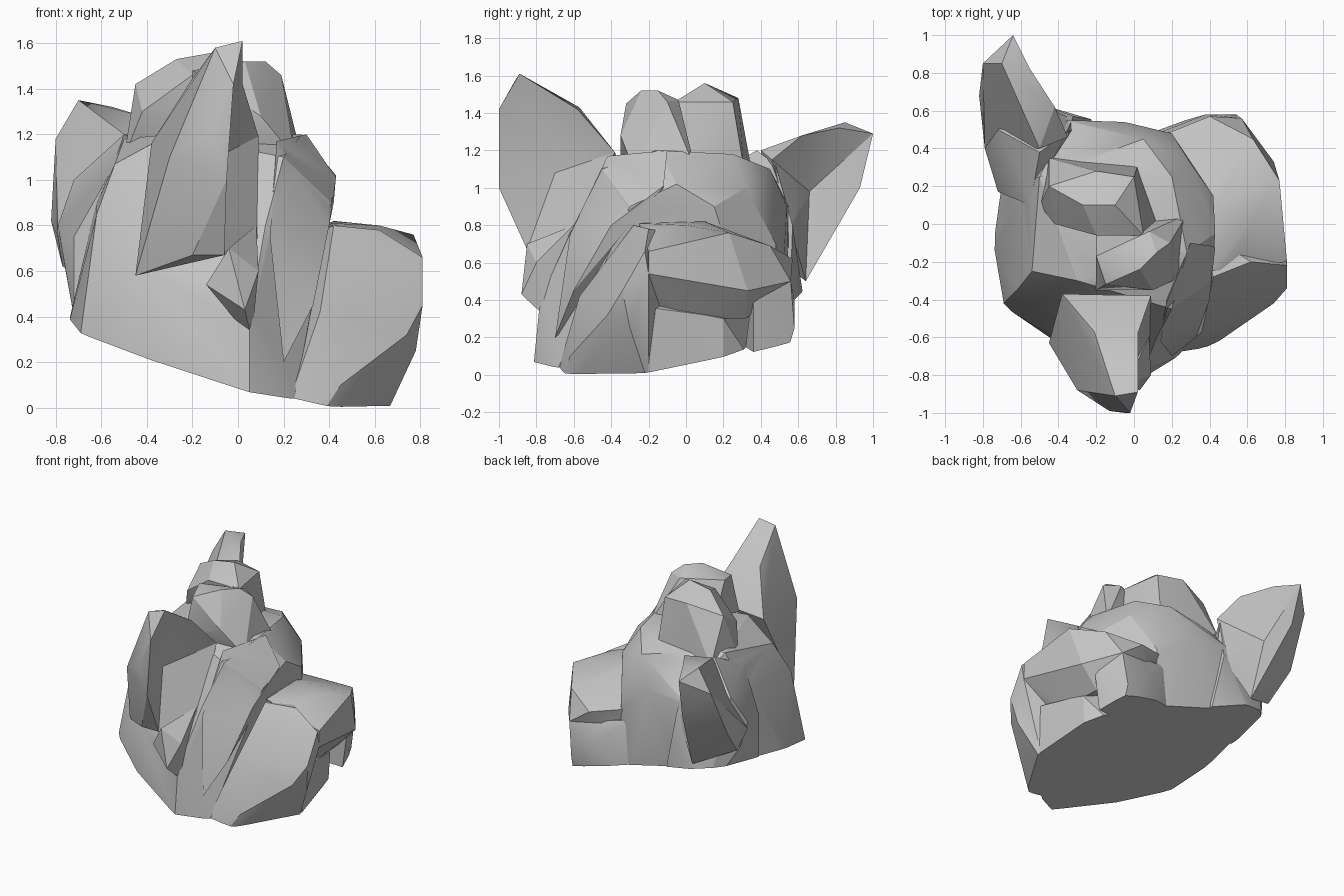
import bpy
import bmesh
import math
from mathutils import Vector

cube = bpy.data.objects.get("Cube")
if cube:
    bpy.data.objects.remove(cube, do_unlink=True)

stone = bpy.data.materials.new("plain_grey")
stone.use_nodes = True
stone.diffuse_color = (.55, .55, .55, 1)
stone.node_tree.nodes["Principled BSDF"].inputs["Base Color"].default_value = (.55, .55, .55, 1)

# The sloping flat cut under the neck: a point on it and its upward normal
CUT_POINT = Vector((0, 0, .22))
CUT_NORMAL = Vector((.26, -.17, 1)).normalized()
volumes = []


def hull_mesh(points):
    """Return a faceted convex volume around the given points."""
    bm = bmesh.new()
    verts = [bm.verts.new(point) for point in points]
    result = bmesh.ops.convex_hull(bm, input=verts)
    leftover = [item for item in result["geom_interior"] if isinstance(item, bmesh.types.BMVert)]
    bmesh.ops.delete(bm, geom=leftover, context="VERTS")
    return bm


def hollow(bm, rim, depth_point):
    """Replace the faces spanning the rim by a fan sinking to depth_point."""
    rim_points = [Vector(point) for point in rim]

    def on_rim(vert):
        return any((vert.co - point).length < 1e-4 for point in rim_points)

    opening = [face for face in bm.faces if all(on_rim(vert) for vert in face.verts)]
    bmesh.ops.delete(bm, geom=opening, context="FACES")
    centre = bm.verts.new(depth_point)
    for edge in [edge for edge in bm.edges if edge.is_boundary]:
        bm.faces.new((edge.verts[0], edge.verts[1], centre))
    loose = [edge for edge in bm.edges if not edge.link_faces]
    bmesh.ops.delete(bm, geom=loose, context="EDGES")


def add_volume(bm, name):
    bmesh.ops.recalc_face_normals(bm, faces=bm.faces[:])
    mesh = bpy.data.meshes.new(name)
    bm.to_mesh(mesh)
    bm.free()
    mesh.materials.append(stone)
    part = bpy.data.objects.new(name, mesh)
    bpy.context.collection.objects.link(part)
    volumes.append(part)


def chunk(name, points):
    add_volume(hull_mesh(points), name)


def ear(name, rim, outer, depth_point):
    bm = hull_mesh(rim + outer)
    hollow(bm, rim, depth_point)
    add_volume(bm, name)


# Skull and neck
chunk("skull", [
    (-.76, -.1, .3), (-.7, -.43, .25), (-.72, .17, .35), (-.62, -.35, .85),
    (-.62, .2, .9), (-.54, -.25, 1.07), (-.5, .25, 1.18), (-.3, -.3, 1.2),
    (-.38, -.65, .1), (.05, -.82, 0), (.24, -.7, 0), (.05, -.78, .4),
    (-.4, -.62, .6), (.28, -.15, 1.2), (.2, .25, 1.18), (.43, -.05, 1.02),
    (.41, -.3, .9), (.42, .15, .9), (.2, -.45, 1.1), (.12, -.6, .8),
    (.3, .32, 1), (.2, .48, .7), (-.05, .54, .9), (-.35, .55, .9),
    (-.45, .55, .3), (.2, .48, -.1), (.05, .45, 1.1), (.2, 0, -.1),
])

# Fur between the far ear and the neck
chunk("neck_fur", [
    (-.79, .4, .8), (-.76, .45, .62), (-.72, .17, .4), (-.6, .61, .3),
    (-.48, .63, .4), (-.32, .57, .8), (-.36, .48, 1.12), (-.5, .38, 1.2),
    (-.72, .17, .75), (-.55, .1, 1.05), (-.2, .55, .25), (-.72, .5, 1),
])

# Fur ruff on the near cheek
chunk("cheek_ruff", [
    (.18, -.72, -.1), (.32, -.68, -.1), (.45, -.62, .1), (.36, -.57, .42),
    (.58, -.48, .2), (.74, -.42, .32), (.81, -.34, .45), (.78, -.3, .25),
    (.64, -.2, -.05), (.42, -.28, .8), (.62, -.2, .78), (.3, 0, -.05),
    (.3, 0, .75), (.81, -.2, .54), (.72, -.18, .38), (.81, -.22, .66),
])

# Upper muzzle, overhanging the jaw
chunk("muzzle", [
    (.41, -.25, .81), (.62, 0, .8), (.77, .23, .76), (.81, -.2, .66),
    (.81, -.2, .54), (.75, .07, .5), (.74, .33, .45), (.63, .45, .69),
    (.57, .56, .5), (.4, .57, .62), (.1, .45, .68), (.25, .45, .4),
    (.42, .1, .82), (.62, 0, .3), (.6, .32, .3), (.66, -.2, .38),
])

# Lower jaw and the fur at its far side
chunk("jaw", [
    (.66, -.2, -.05), (.7, -.2, .36), (.64, .1, .32), (.62, .2, .3), (.6, .2, 0),
    (.45, .4, 0), (.1, .4, -.1), (.2, -.3, -.1), (.2, .3, .5),
])
chunk("jaw_fur", [
    (.6, .36, .05), (.66, .36, .48), (.55, .52, .05), (.54, .58, .25),
    (.57, .56, .5), (.1, .5, 0), (.1, .47, .6), (.4, .3, 0), (.38, .58, .4),
])

# Cupped ears
ear("near_ear", [
    (.02, -.89, 1.61), (-.02, -1, 1.42), (-.05, -1, 1), (-.06, -.85, .67),
    (.1, -.6, .75), (.09, -.38, 1.19), (.02, -.58, 1.42),
], [
    (-.1, -.91, 1.58), (-.21, -.57, 1.43), (-.3, -.88, 1.1), (-.13, -.99, 1.2),
    (-.45, -.63, .58), (-.38, -.37, 1.16), (-.2, -.85, .67),
], (-.13, -.7, 1.08))
ear("far_ear", [
    (-.64, 1, 1.29), (-.55, .82, 1.32), (-.42, .62, 1.28), (-.35, .46, 1.15),
    (-.33, .56, .78), (-.5, .64, .5), (-.62, .93, 1),
], [
    (-.8, .85, 1.18), (-.7, .85, 1.35), (-.82, .68, .82), (-.79, .4, .75),
    (-.77, .5, .62), (-.5, .4, 1.2),
], (-.6, .66, .98))

# Tufts gathered on the crown
chunk("crown_tuft_front", [
    (.12, -.15, 1.52), (.03, -.24, 1.52), (.19, -.1, 1.46), (-.15, -.32, 1.45),
    (-.2, -.35, 1.15), (.25, -.28, 1.1), (.28, .05, 1.1), (-.2, 0, 1.1),
    (-.2, -.17, 1.48), (.1, -.35, 1.28), (.08, -.04, 1.47),
])
chunk("crown_tuft_back", [
    (-.27, .1, 1.53), (-.1, .1, 1.56), (-.45, .2, 1.42), (-.2, .28, 1.48),
    (0, .25, 1.46), (.05, -.06, 1.46), (-.5, .1, 1.1), (-.45, .35, 1.1),
    (.02, .31, 1.1), (.15, -.05, 1.1), (-.42, 0, 1.3), (-.2, -.06, 1.46),
])

# Loose lock below the near ear
chunk("ear_lock", [
    (.03, -.88, .43), (-.14, -.8, .54), (.09, -.8, .6), (-.04, -.85, .7),
    (.06, -.74, .3), (.08, -.6, .8), (-.1, -.6, .6),
])
# Ridge of fur running down from the brow to the cheek
chunk("brow_lock", [
    (.17, -.42, 1.17), (.43, -.12, 1.01), (.3, -.1, 1.2), (.4, -.4, .8),
    (.33, -.6, .45), (.2, -.7, .2), (.14, -.62, .75), (.2, -.2, .6),
])

# Merge all volumes into one skin
head = volumes[0]
for part in volumes[1:]:
    union = head.modifiers.new(part.name, "BOOLEAN")
    union.operation = "UNION"
    union.solver = "EXACT"
    union.object = part
skin = bpy.data.meshes.new_from_object(head.evaluated_get(bpy.context.evaluated_depsgraph_get()))
head.modifiers.clear()
head.data = skin
head.name = "animal_head"
for part in volumes[1:]:
    bpy.data.objects.remove(part, do_unlink=True)

# Trim the neck flat and close it
bm = bmesh.new()
bm.from_mesh(skin)
trimmed = bmesh.ops.bisect_plane(bm, geom=bm.verts[:] + bm.edges[:] + bm.faces[:],
                                 plane_co=CUT_POINT, plane_no=CUT_NORMAL, clear_inner=True)
open_edges = [item for item in trimmed["geom_cut"] if isinstance(item, bmesh.types.BMEdge)]
bmesh.ops.holes_fill(bm, edges=open_edges, sides=0)
bm.to_mesh(skin)
bm.free()

head.select_set(True)
bpy.context.view_layer.objects.active = head
bpy.ops.object.shade_smooth_by_angle(angle=math.radians(25))
